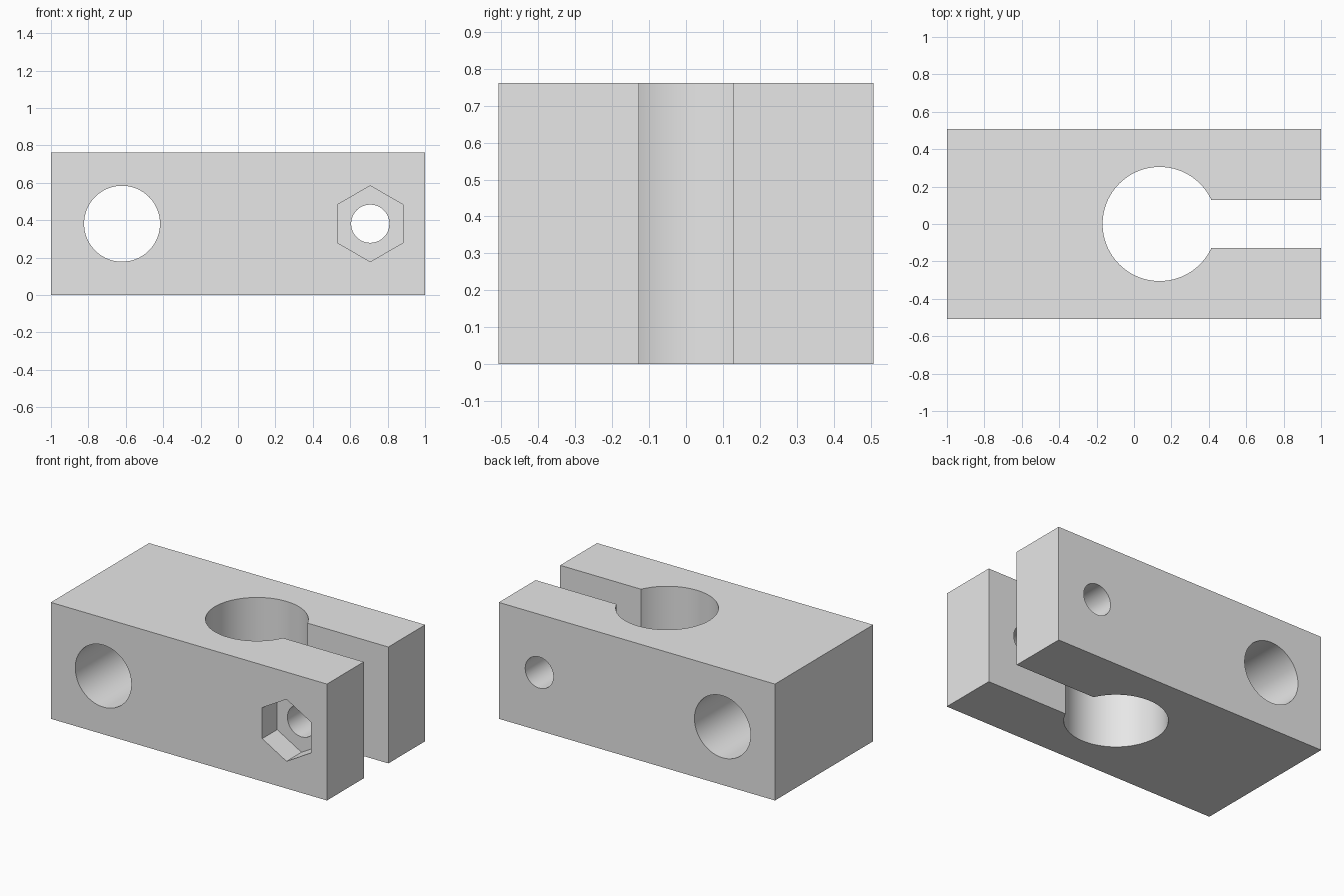
import bpy
import math

default_cube = bpy.data.objects.get("Cube")
if default_cube:
    bpy.data.objects.remove(default_cube, do_unlink=True)

LENGTH, DEPTH, HEIGHT = 2.0, 1.016, 0.762
MID = HEIGHT / 2

# Single plain grey
grey = bpy.data.materials.new("plain_grey")
grey.use_nodes = True
colour = (0.8, 0.8, 0.8, 1)
grey.diffuse_color = colour
grey.node_tree.nodes["Principled BSDF"].inputs["Base Color"].default_value = colour


def box(name, size, centre):
    bpy.ops.mesh.primitive_cube_add(size=1, location=centre)
    ob = bpy.context.object
    ob.name = name
    ob.scale = size
    bpy.ops.object.transform_apply(location=True, rotation=True, scale=True)
    return ob


def prism(name, radius, length, centre, along_y=False, sides=96):
    turn = (math.pi / 2, 0, 0) if along_y else (0, 0, 0)
    bpy.ops.mesh.primitive_cylinder_add(vertices=sides, radius=radius, depth=length,
                                        location=centre, rotation=turn)
    ob = bpy.context.object
    ob.name = name
    bpy.ops.object.transform_apply(location=True, rotation=True, scale=True)
    return ob


def cut(target, cutter):
    cutter.hide_render = True
    mod = target.modifiers.new(cutter.name, 'BOOLEAN')
    mod.operation = 'DIFFERENCE'
    mod.solver = 'EXACT'
    mod.object = cutter
    bpy.ops.object.select_all(action='DESELECT')
    target.select_set(True)
    bpy.context.view_layer.objects.active = target
    bpy.ops.object.modifier_apply(modifier=mod.name)
    bpy.data.objects.remove(cutter, do_unlink=True)


# Clamp body
body = box("clamp_block", (LENGTH, DEPTH, HEIGHT), (0, 0, MID))
body.data.materials.append(grey)

# Vertical bore and the slot that opens it to one end
bore_x, slot_end = 0.137, 1.2
cut(body, prism("main_bore", 0.305, 2, (bore_x, 0, MID)))
cut(body, box("clamp_slot", (slot_end - bore_x, 0.254, 2),
              ((slot_end + bore_x) / 2, 0, MID)))

# Cross holes through the depth
cut(body, prism("cross_hole", 0.203, 2, (-0.62, 0, MID), along_y=True))
bolt_x = 0.707
cut(body, prism("bolt_hole", 0.102, 2, (bolt_x, 0, MID), along_y=True))

# Hexagonal nut pocket sunk into the front face
pocket = 0.155
cut(body, prism("nut_pocket", 0.203, pocket * 2, (bolt_x, -DEPTH / 2, MID),
                along_y=True, sides=6))

# Smooth bores, crisp edges
body.select_set(True)
bpy.context.view_layer.objects.active = body
bpy.ops.object.shade_smooth_by_angle(angle=math.radians(30))
